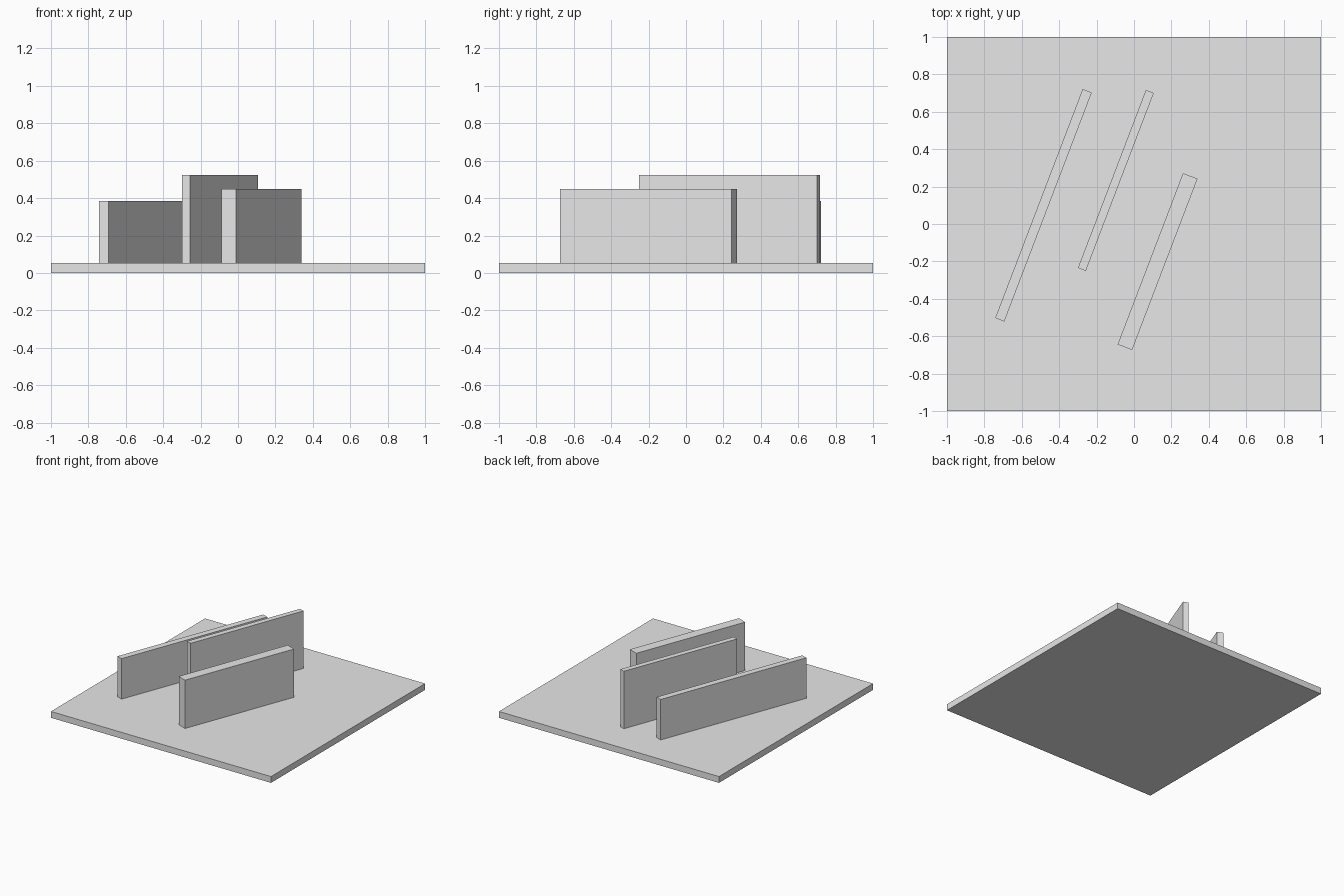
import bpy
import math

cube = bpy.data.objects.get("Cube")
if cube:
    bpy.data.objects.remove(cube, do_unlink=True)

grey = bpy.data.materials.new("light grey")
grey.use_nodes = True
colour = (0.8, 0.8, 0.8, 1)
grey.diffuse_color = colour
grey.node_tree.nodes["Principled BSDF"].inputs["Base Color"].default_value = colour

BASE_TOP = 0.052
TURN = math.radians(-20.9)


def box(name, x, y, size, bottom, top, turn=0):
    """Flat-sided slab with its mesh scale applied."""
    bpy.ops.mesh.primitive_cube_add(size=1, location=(x, y, (bottom + top) / 2))
    ob = bpy.context.object
    ob.name = name
    ob.scale = (size[0], size[1], top - bottom)
    bpy.ops.object.transform_apply(location=False, rotation=False, scale=True)
    ob.rotation_euler.z = turn
    ob.data.materials.append(grey)
    return ob


# Square ground plate
box("base_plate", 0, 0, (2, 2), 0, BASE_TOP)

# Three parallel upright slabs standing on the plate
box("left_low_wall", 0.126, -0.201, (0.083, 0.98), BASE_TOP, 0.449, TURN)
box("middle_tall_wall", -0.097, 0.233, (0.045, 1.018), BASE_TOP, 0.524, TURN)
box("right_long_wall", -0.484, 0.1, (0.052, 1.31), BASE_TOP, 0.385, TURN)
